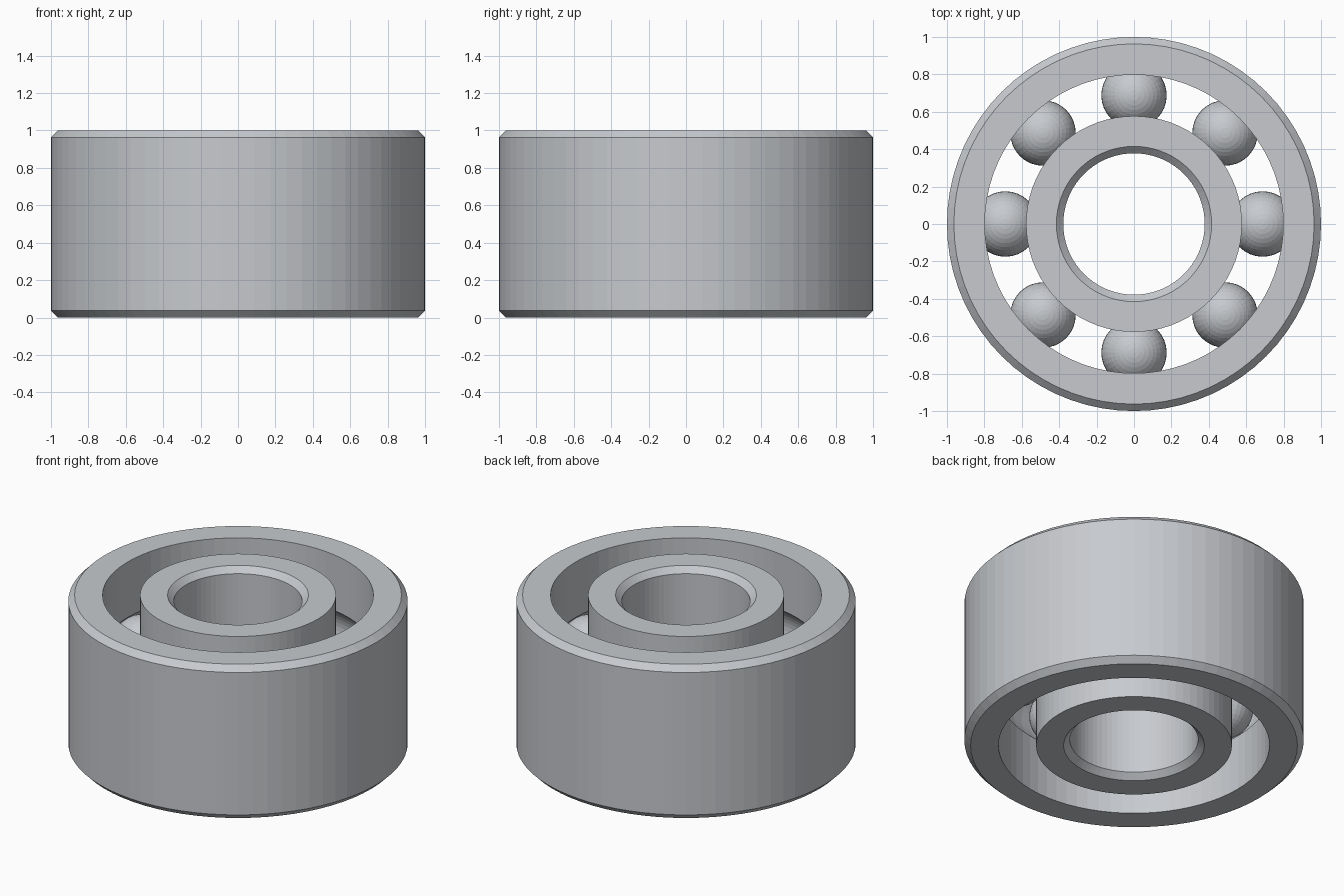
import bpy, bmesh, math
from mathutils import Matrix

cube = bpy.data.objects.get("Cube")
if cube:
    bpy.data.objects.remove(cube, do_unlink=True)

SEGMENTS = 72
HEIGHT = 1.0
CHAMFER = 0.037
PITCH = 0.688        # radius of the circle of ball centres
BALL = 0.175
GROOVE = 0.177
BALL_COUNT = 8

steel = bpy.data.materials.new("steel grey")
colour = (0.57, 0.59, 0.62, 1.0)
steel.diffuse_color = colour
steel.use_nodes = True
steel.node_tree.nodes["Principled BSDF"].inputs["Base Color"].default_value = colour


def add_object(name, bm):
    bmesh.ops.recalc_face_normals(bm, faces=bm.faces)
    mesh = bpy.data.meshes.new(name)
    bm.to_mesh(mesh)
    bm.free()
    mesh.materials.append(steel)
    obj = bpy.data.objects.new(name, mesh)
    bpy.context.collection.objects.link(obj)
    return obj


def race(name, plain, grooved):
    """Ring with a chamfered plain wall and a round ball groove in the other."""
    inward = math.copysign(CHAMFER, grooved - plain)
    profile = [(grooved, 0), (plain + inward, 0), (plain, CHAMFER),
               (plain, HEIGHT - CHAMFER), (plain + inward, HEIGHT), (grooved, HEIGHT)]
    # groove arc, from its upper lip to its lower lip
    side = math.copysign(1, plain - grooved)
    limit = math.acos(abs(grooved - PITCH) / GROOVE)
    for i in range(13):
        a = limit * (1 - i / 6)
        profile.append((PITCH + side * GROOVE * math.cos(a),
                        HEIGHT / 2 + GROOVE * math.sin(a)))
    bm = bmesh.new()
    loops = [[bm.verts.new((r * math.cos(t), r * math.sin(t), z)) for r, z in profile]
             for t in (2 * math.pi * s / SEGMENTS for s in range(SEGMENTS))]
    n = len(profile)
    for s in range(SEGMENTS):
        a, b = loops[s], loops[(s + 1) % SEGMENTS]
        for i in range(n):
            j = (i + 1) % n
            bm.faces.new((a[i], b[i], b[j], a[j]))
    return add_object(name, bm)


# Outer and inner rings
race("outer_ring", 1.0, 0.798)
race("inner_ring", 0.378, 0.577)

# Balls
for k in range(BALL_COUNT):
    t = 2 * math.pi * k / BALL_COUNT
    bm = bmesh.new()
    bmesh.ops.create_uvsphere(bm, u_segments=32, v_segments=20, radius=BALL)
    ball = add_object(f"ball_{k + 1}", bm)
    ball.matrix_world = (Matrix.Rotation(t, 4, 'Z')
                         @ Matrix.Translation((PITCH, 0, HEIGHT / 2)))
